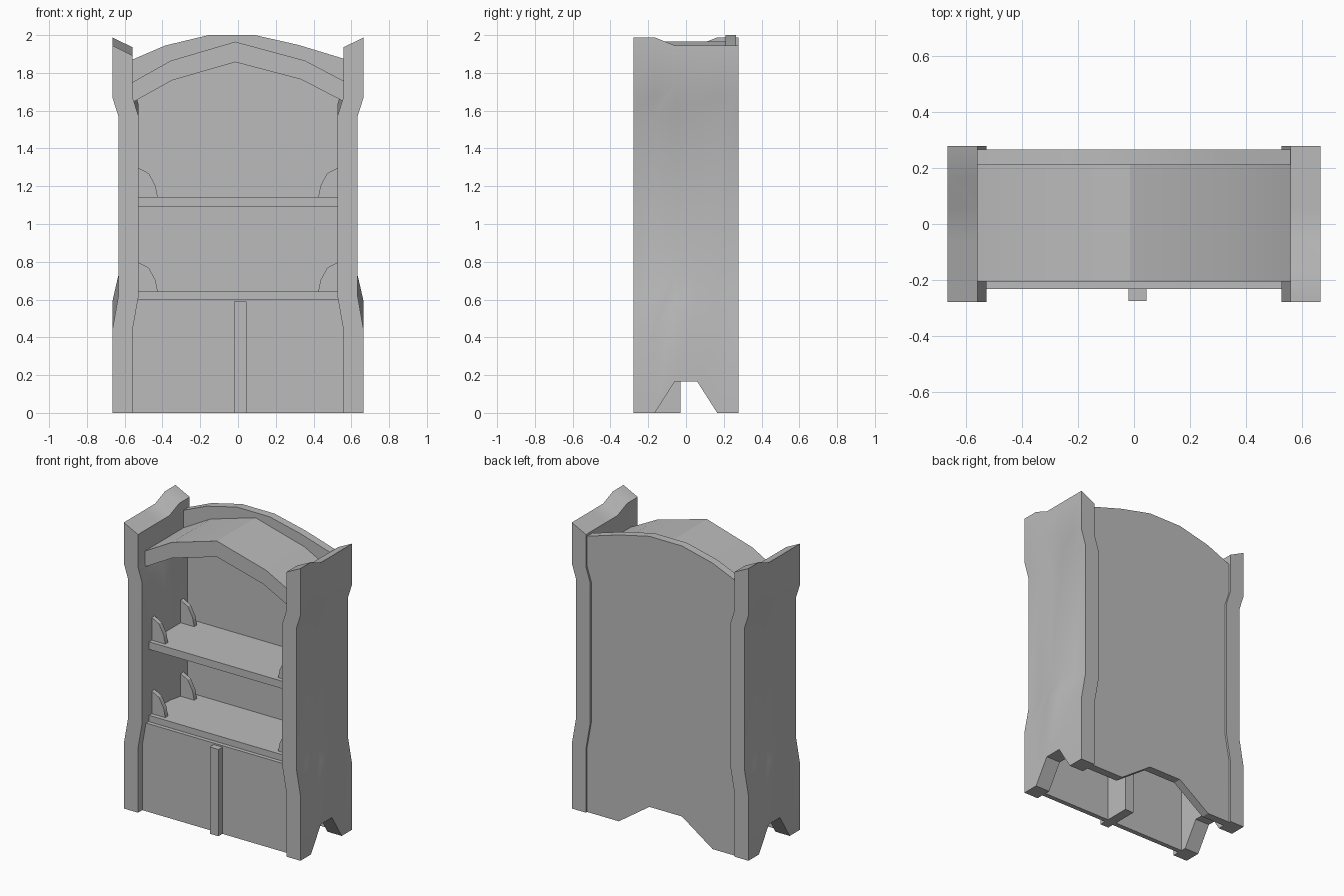
import bpy, bmesh, math

if "Cube" in bpy.data.objects:
    bpy.data.objects.remove(bpy.data.objects["Cube"], do_unlink=True)

GREY = (0.5, 0.5, 0.5, 1)
grey = bpy.data.materials.new("plain grey")
grey.use_nodes = True
grey.diffuse_color = GREY
grey.node_tree.nodes["Principled BSDF"].inputs["Base Color"].default_value = GREY


def finish(name, bm):
    bmesh.ops.recalc_face_normals(bm, faces=bm.faces)
    mesh = bpy.data.meshes.new(name)
    bm.to_mesh(mesh)
    bm.free()
    mesh.materials.append(grey)
    obj = bpy.data.objects.new(name, mesh)
    bpy.context.collection.objects.link(obj)
    bpy.ops.object.select_all(action='DESELECT')
    obj.select_set(True)
    bpy.context.view_layer.objects.active = obj
    bpy.ops.object.shade_smooth_by_angle(angle=math.radians(30))
    return obj


def slab(name, top, bottom, y0, y1):
    """Strip between a top and a bottom outline in xz, extruded from y0 to y1."""
    bm = bmesh.new()
    rings = [[bm.verts.new(p) for p in ((a[0], y0, a[1]), (a[0], y1, a[1]),
                                        (b[0], y1, b[1]), (b[0], y0, b[1]))]
             for a, b in zip(top, bottom)]
    for r, q in zip(rings, rings[1:]):
        for i in range(4):
            j = (i + 1) % 4
            bm.faces.new((r[i], r[j], q[j], q[i]))
    bm.faces.new(rings[0])
    bm.faces.new(rings[-1])
    return finish(name, bm)


def box(name, x0, x1, y0, y1, z0, z1):
    return slab(name, [(x0, z1), (x1, z1)], [(x0, z0), (x1, z0)], y0, y1)


def side_panel(name, turn):
    """Wavy board with a notched foot; the second one is turned half round."""
    cols = (-0.278, -0.165, -0.06, 0.06, 0.165, 0.278)
    lift = (0, 0, 1, 1, 0, 0)
    crest = (1, 1, 0, 0, 0, 0)
    # height, lift of the middle columns, outer x
    rows = ((0, 0.165, 0.665), (0.44, 0.15, 0.665), (0.62, 0.11, 0.633),
            (1.57, 0.06, 0.633), (1.67, 0.07, 0.665), (1.945, 0, 0.665))
    bm = bmesh.new()
    grids = []
    for inset, drop in ((0, 0), (0.107, 0.053)):
        grid = []
        for z, up, x in rows:
            top = z == rows[-1][0]
            grid.append([bm.verts.new((turn * (x - inset), turn * y,
                         z + up * l + (0.043 * c - drop if top else 0)))
                         for y, l, c in zip(cols, lift, crest)])
        grids.append(grid)
        for r, q in zip(grid, grid[1:]):
            for i in range(len(cols) - 1):
                bm.faces.new((r[i], r[i + 1], q[i + 1], q[i]))
    # Close the rim between the outer and inner skins
    outer, inner = grids
    for k in (0, -1):
        for i in range(len(cols) - 1):
            bm.faces.new((outer[k][i], outer[k][i + 1], inner[k][i + 1], inner[k][i]))
        for j in range(len(rows) - 1):
            bm.faces.new((outer[j][k], outer[j + 1][k], inner[j + 1][k], inner[j][k]))
    return finish(name, bm)


# Sides
side_panel("left_side_panel", 1)
side_panel("right_side_panel", -1)

# Back board with arched top and notched foot
xs = (-0.56, -0.385, -0.155, 0.09, 0.32, 0.56)
slab("back_panel", list(zip(xs, (1.87, 1.945, 2.0, 2.0, 1.948, 1.875))),
     list(zip(xs, (0, 0, 0.16, 0.16, 0, 0))), 0.21, 0.265)

# Arched roof
slab("arched_roof",
     [(-0.56, 1.75), (-0.355, 1.865), (-0.015, 1.965), (0.355, 1.865), (0.56, 1.757)],
     [(-0.56, 1.643), (-0.35, 1.76), (-0.015, 1.857), (0.335, 1.765), (0.56, 1.648)],
     -0.205, 0.21)

# Cupboard front and its centre post
box("front_panel", -0.56, 0.56, -0.232, -0.2, 0, 0.6)
box("centre_post", -0.02, 0.045, -0.275, -0.03, 0, 0.59)

# Shelves with a pair of brackets at each end
for level, base, height in (("lower", 0.6, 0.643), ("upper", 1.092, 1.143)):
    box(level + "_shelf", -0.55, 0.55, -0.205, 0.21, base, height)
    for side, s in (("left", 1), ("right", -1)):
        for place, y in (("front", -0.16), ("back", 0.15)):
            edge = ((0.54, 0.158), (0.525, 0.153), (0.472, 0.125), (0.437, 0.06), (0.425, 0))
            slab(f"{level}_{side}_{place}_bracket",
                 [(s * x, height + h) for x, h in edge],
                 [(s * (x + 0.001), height - 0.01) for x, h in edge],
                 y - 0.015, y + 0.015)
